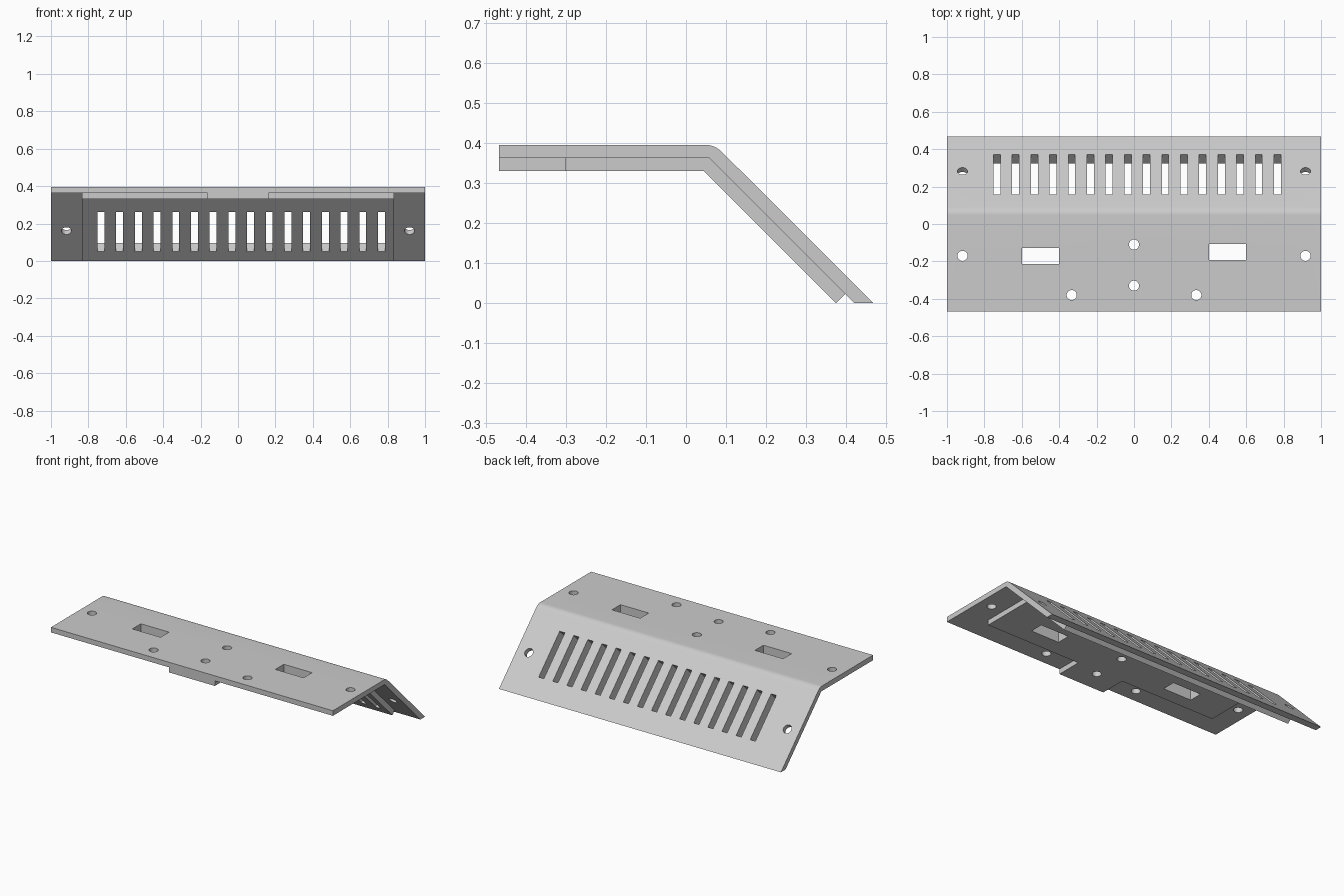
import bpy, bmesh, math
from mathutils import Matrix, Vector

cube = bpy.data.objects.get("Cube")
if cube:
    bpy.data.objects.remove(cube, do_unlink=True)

grey = bpy.data.materials.new("plain grey")
grey.use_nodes = True
colour = (0.6, 0.6, 0.6, 1)
grey.diffuse_color = colour
grey.node_tree.nodes["Principled BSDF"].inputs["Base Color"].default_value = colour


def make_object(name, bm):
    bmesh.ops.recalc_face_normals(bm, faces=bm.faces)
    mesh = bpy.data.meshes.new(name)
    bm.to_mesh(mesh)
    bm.free()
    mesh.materials.append(grey)
    obj = bpy.data.objects.new(name, mesh)
    bpy.context.collection.objects.link(obj)
    return obj


def extrude_profile(name, points, half_width):
    """Sweep a (y, z) outline along x, centred on the middle."""
    bm = bmesh.new()
    face = bm.faces.new([bm.verts.new((-half_width, y, z)) for y, z in points])
    swept = bmesh.ops.extrude_face_region(bm, geom=[face])["geom"]
    verts = [v for v in swept if isinstance(v, bmesh.types.BMVert)]
    bmesh.ops.translate(bm, verts=verts, vec=(2 * half_width, 0, 0))
    return make_object(name, bm)


# Main plate: flat shelf, rounded bend, 45 degree apron
front, top, seam, under = -0.467, 0.395, 0.3625, 0.33
radius, bend_y = 0.06, 0.047
bend = [(bend_y + radius * math.sin(a), top - radius + radius * math.cos(a))
        for a in (math.radians(45) * i / 8 for i in range(9))]
main_plate = extrude_profile(
    "bent_plate",
    [(front, seam), (front, top)] + bend + [(0.467, 0), (0.42, 0), (0.0575, seam)], 1)

# Narrower backing layer under the plate, with a tab at the front
backing = extrude_profile(
    "backing_plate",
    [(-0.3, under), (-0.3, seam), (0.0575, seam), (0.397, 0.023), (0.374, 0), (0.044, under)],
    0.833)
tab = extrude_profile(
    "front_tab", [(front, under), (front, seam), (-0.3, seam), (-0.3, under)], 0.163)

# Cutters for every opening
cut = bmesh.new()
tilt = Matrix.Rotation(math.radians(-45), 4, "X")


def cut_box(centre, size, turn=Matrix()):
    bmesh.ops.create_cube(
        cut, size=1, matrix=Matrix.Translation(centre) @ turn @ Matrix.Diagonal((*size, 1)))


def cut_hole(centre, turn=Matrix()):
    bmesh.ops.create_cone(cut, cap_ends=True, segments=32, radius1=0.027, radius2=0.027,
                          depth=0.14, matrix=Matrix.Translation(centre) @ turn)


for i in range(16):                                   # ventilation slots
    cut_box(Vector((-0.733 + 0.1 * i, 0.2405, 0.179)), (0.037, 0.301, 0.14), tilt)
for side in (-1, 1):                                  # screw holes
    cut_hole(Vector((side * 0.917, 0.272, 0.174)), tilt)
    cut_hole(Vector((side * 0.917, -0.17, seam)))
    cut_hole(Vector((side * 0.333, -0.38, seam)))
for y in (-0.11, -0.33):
    cut_hole(Vector((0, y, seam)))
for x, y in ((-0.5, -0.17), (0.5, -0.15)):            # rectangular windows
    cut_box(Vector((x, y, seam)), (0.2, 0.086, 0.14))
cutter = make_object("opening_cutter", cut)
cutter.hide_render = True

# Cut the openings and finish the shading
for obj in (main_plate, backing, tab):
    mod = obj.modifiers.new("openings", "BOOLEAN")
    mod.operation = "DIFFERENCE"
    mod.solver = "EXACT"
    mod.object = cutter
    bpy.ops.object.select_all(action="DESELECT")
    bpy.context.view_layer.objects.active = obj
    obj.select_set(True)
    bpy.ops.object.modifier_apply(modifier=mod.name)
    bpy.ops.object.shade_smooth_by_angle(angle=math.radians(30))
bpy.data.objects.remove(cutter, do_unlink=True)
